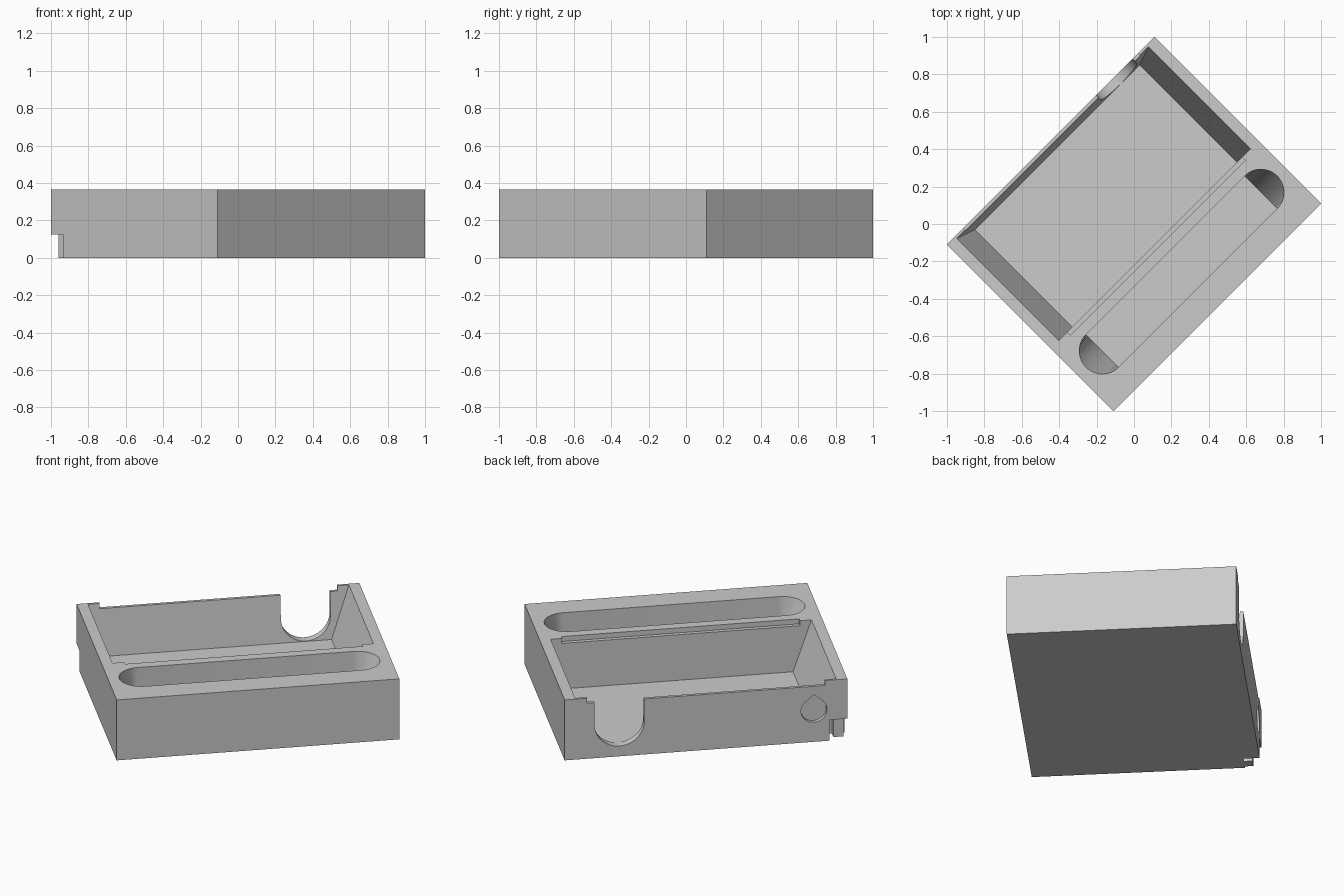
import bpy, bmesh, math

if "Cube" in bpy.data.objects:
    bpy.data.objects.remove(bpy.data.objects["Cube"])

grey = bpy.data.materials.new("grey")
grey.diffuse_color = (0.6, 0.6, 0.6, 1)
grey.use_nodes = True
grey.node_tree.nodes["Principled BSDF"].inputs["Base Color"].default_value = grey.diffuse_color
S = math.sqrt(0.5)


def loft(name, rings, cutter=False):
    """Closed solid through rings of (u, v, z); u is the long axis, turned 45 degrees."""
    bm = bmesh.new()
    loops = [[bm.verts.new(((u - v) * S, (u + v) * S, z)) for u, v, z in r] for r in rings]
    n = len(loops[0])
    for a, b in zip(loops, loops[1:]):
        for i in range(n):
            j = (i + 1) % n
            bm.faces.new((a[i], a[j], b[j], b[i]))
    bm.faces.new(loops[0])
    bm.faces.new(loops[-1])
    bmesh.ops.remove_doubles(bm, verts=bm.verts, dist=1e-5)
    bmesh.ops.recalc_face_normals(bm, faces=bm.faces)
    me = bpy.data.meshes.new(name)
    bm.to_mesh(me)
    bm.free()
    ob = bpy.data.objects.new(name, me)
    bpy.context.collection.objects.link(ob)
    me.materials.append(grey)
    ob.hide_render = cutter
    return ob


def rect(u0, u1, v0, v1, z):
    return [(u0, v0, z), (u1, v0, z), (u1, v1, z), (u0, v1, z)]


def block(name, u0, u1, v0, v1, z0, z1, cutter=False):
    return loft(name, [rect(u0, u1, v0, v1, z0), rect(u0, u1, v0, v1, z1)], cutter)


def wall_cut(name, outline, v0, v1):
    """Cutter with an outline in (u, z), run through the back wall."""
    return loft(name, [[(u, v, z) for u, z in outline] for v in (v0, v1)], True)


def arc(cu, cz, r, a0, a1, n):
    return [(cu + r * math.cos(math.radians(a0 + (a1 - a0) * i / n)),
             cz + r * math.sin(math.radians(a0 + (a1 - a0) * i / n))) for i in range(n + 1)]


# Solid block
case = block("case", -0.785, 0.785, -0.63, 0.63, 0, 0.365)

# Tray hollow with sloping ends and back
tray = loft("tray_cutter", [rect(-0.622, 0.622, -0.156, 0.58, 0.06),
                            rect(-0.738, 0.738, -0.156, 0.62, 0.405)], True)

# Shallow lid seat across the tray's front and back walls
lid = block("lid_seat_cutter", -0.66, 0.66, -0.18, 0.7, 0.335, 0.42, True)

# Long round-ended slot, ends sloping to a straight floor edge
HALF, R, V = 0.6, 0.123, -0.36
ends = arc(HALF, V, R, -90, 90, 24) + arc(-HALF, V, R, 90, 270, 24)
floor = [(math.copysign(HALF, u), v, 0.06) for u, v in ends]
slot = loft("slot_cutter", [floor, [(u, v, 0.365) for u, v in ends],
                            [(u, v, 0.42) for u, v in ends]], True)

# Round-bottomed finger notch through the back wall
notch = wall_cut("notch_cutter", [(0.343, 0.42)] + arc(0.481, 0.2, 0.138, 180, 360, 24)
                 + [(0.619, 0.42)], 0.5, 0.7)

# Shallow teardrop hole in the back wall
hole = wall_cut("hole_cutter", arc(-0.6, 0.19, 0.072, 135, 405, 28) + [(-0.6, 0.285)],
                0.607, 0.7)

# Corner recess
corner = block("corner_cutter", -0.85, -0.685, 0.54, 0.7, -0.1, 0.125, True)

for cutter in (tray, lid, slot, notch, hole, corner):
    m = case.modifiers.new(cutter.name, 'BOOLEAN')
    m.operation, m.object, m.solver = 'DIFFERENCE', cutter, 'EXACT'
bpy.context.view_layer.objects.active = case
case.select_set(True)
for m in list(case.modifiers):
    bpy.ops.object.modifier_apply(modifier=m.name)
bpy.ops.object.shade_smooth_by_angle(angle=math.radians(30))
for cutter in (tray, lid, slot, notch, hole, corner):
    bpy.data.objects.remove(cutter)

# Hinge post standing in the corner recess
block("corner_post", -0.77, -0.715, 0.53, 0.588, 0, 0.13)
